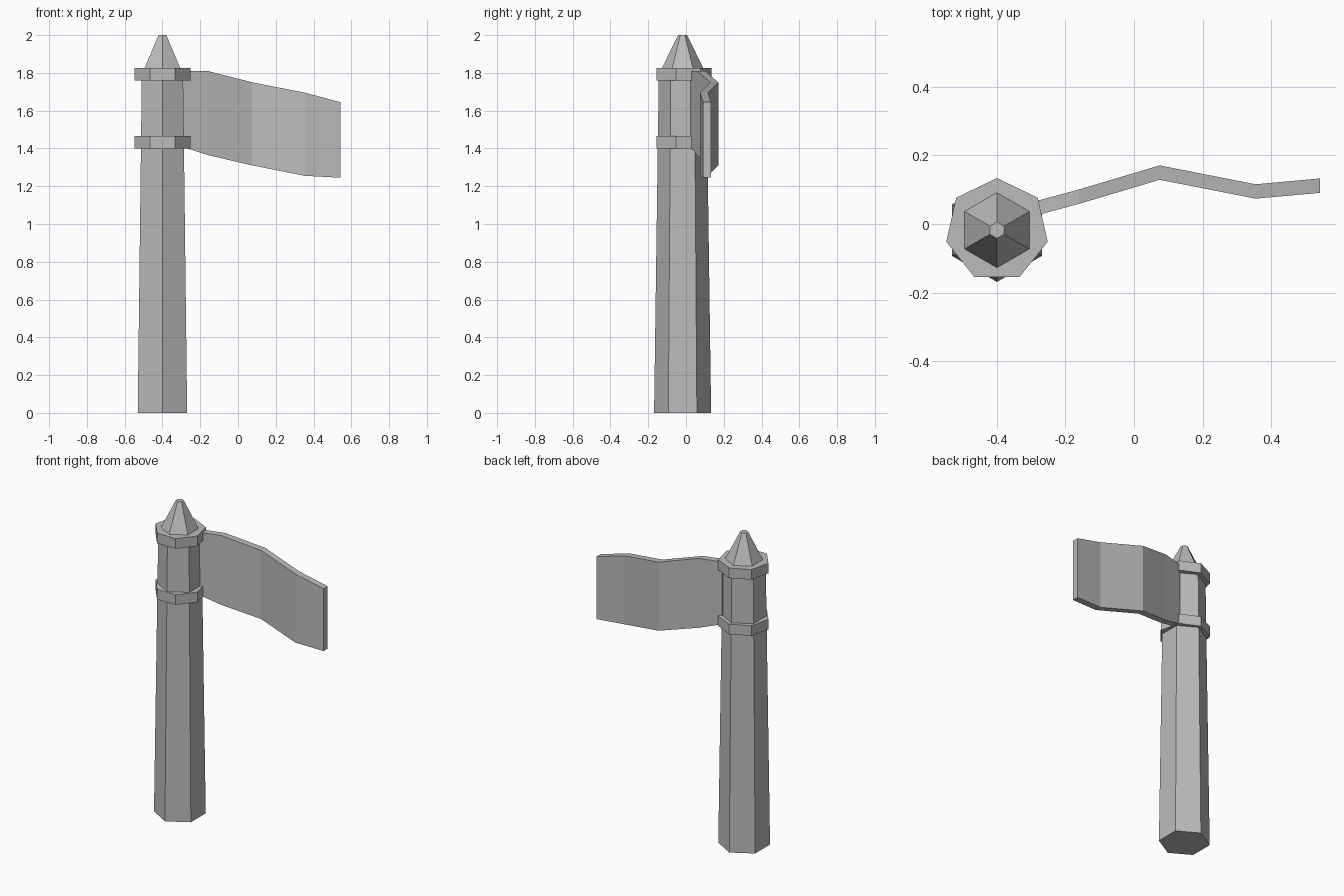
import bpy
import bmesh
import math

# Remove the default cube
cube = bpy.data.objects.get("Cube")
if cube:
    bpy.data.objects.remove(cube, do_unlink=True)

# One flat stone grey
grey = bpy.data.materials.new("stone_grey")
grey.use_nodes = True
colour = (0.5, 0.5, 0.5, 1)
grey.diffuse_color = colour
grey.node_tree.nodes["Principled BSDF"].inputs["Base Color"].default_value = colour

POLE_X, POLE_Y = -0.4, -0.018


def loft(name, sections):
    """Skin a row of vertex loops into a closed, flat-shaded solid."""
    bm = bmesh.new()
    loops = [[bm.verts.new(p) for p in section] for section in sections]
    for a, b in zip(loops, loops[1:]):
        for i in range(len(a)):
            j = (i + 1) % len(a)
            bm.faces.new((a[i], a[j], b[j], b[i]))
    bm.faces.new(loops[0])
    bm.faces.new(loops[-1])
    bmesh.ops.recalc_face_normals(bm, faces=bm.faces)
    mesh = bpy.data.meshes.new(name)
    bm.to_mesh(mesh)
    bm.free()
    mesh.materials.append(grey)
    obj = bpy.data.objects.new(name, mesh)
    bpy.context.collection.objects.link(obj)
    return obj


def polygon(sides, radius, z):
    """Regular polygon around the pole axis with a corner towards the back."""
    step = math.tau / sides
    return [(POLE_X + radius * math.sin(i * step),
             POLE_Y + radius * math.cos(i * step), z) for i in range(sides)]


# Tapered six-sided pole and its blunt pointed cap
loft("pole", [polygon(6, 0.151, 0), polygon(6, 0.126, 1.8)])
loft("pole_cap", [polygon(6, 0.112, 1.82), polygon(6, 0.024, 2)])

# Seven-sided collars holding the banner
for name, bottom in (("lower_collar", 1.4), ("upper_collar", 1.76)):
    loft(name, [polygon(7, 0.152, bottom), polygon(7, 0.152, bottom + 0.065)])

# Waving banner: x, y, bottom and top along its length
wave = [
    (-0.30, 0.042, 1.41, 1.81),
    (-0.16, 0.08, 1.365, 1.81),
    (0.075, 0.15, 1.31, 1.75),
    (0.355, 0.095, 1.255, 1.695),
    (0.543, 0.112, 1.245, 1.645),
]
half = 0.021
loft("banner", [[(x, y - half, low), (x, y + half, low),
                 (x, y + half, high), (x, y - half, high)]
                for x, y, low, high in wave])
